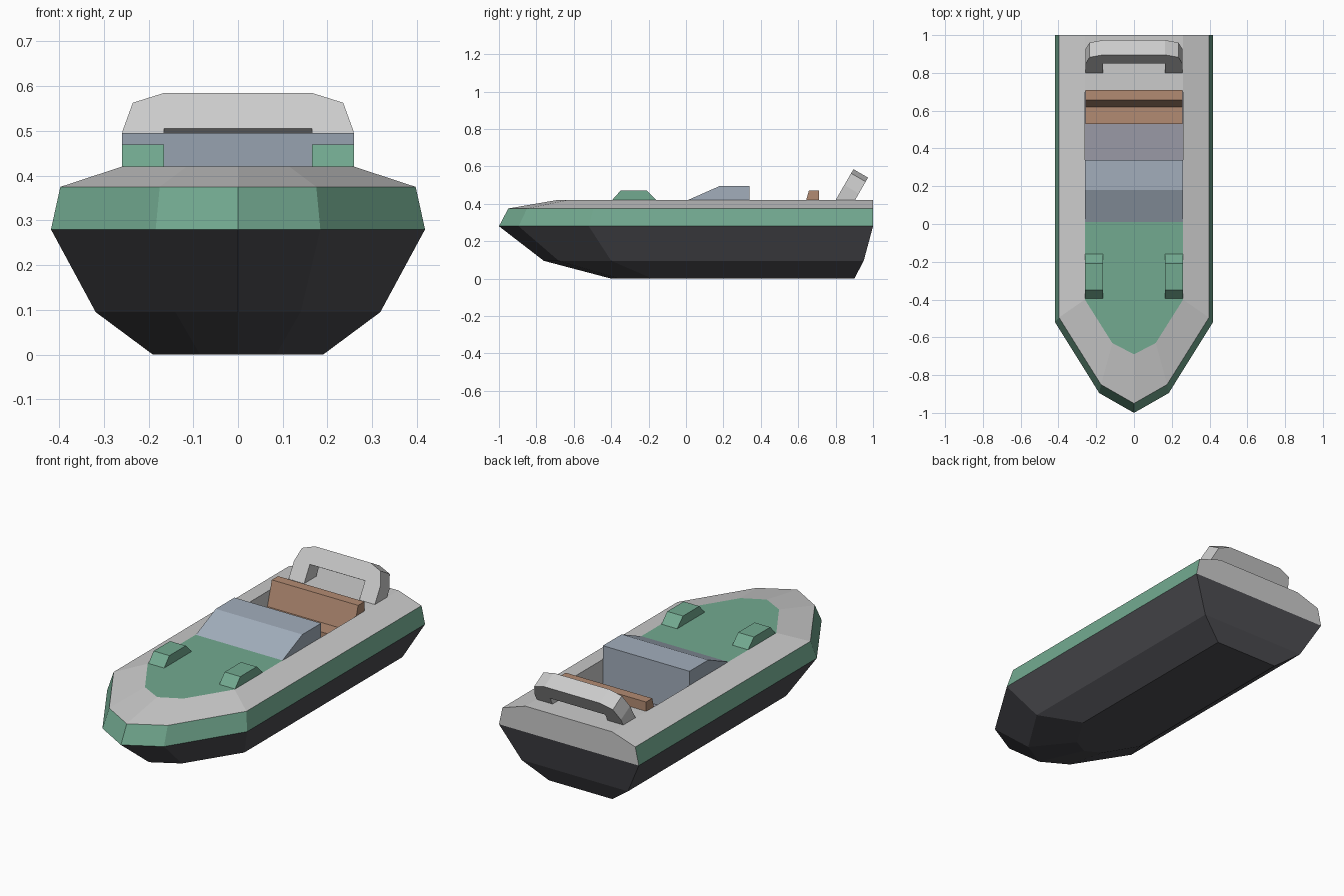
import bpy, bmesh
from mathutils import Vector

if "Cube" in bpy.data.objects:
    bpy.data.objects.remove(bpy.data.objects["Cube"])


def material(name, color):
    m = bpy.data.materials.new(name)
    m.diffuse_color = (*color, 1)
    m.use_nodes = True
    m.node_tree.nodes["Principled BSDF"].inputs["Base Color"].default_value = m.diffuse_color
    return m


DARK = material("dark_hull", (0.075, 0.075, 0.085))
GREEN = material("green_paint", (0.17, 0.40, 0.28))
GLASS = material("blue_grey", (0.36, 0.42, 0.50))
FLOOR = material("floor_grey", (0.32, 0.32, 0.38))
TAN = material("seat_tan", (0.45, 0.26, 0.17))


def finish(name, bm, mat=None, normals=True):
    if normals:
        bmesh.ops.recalc_face_normals(bm, faces=bm.faces)
    me = bpy.data.meshes.new(name)
    bm.to_mesh(me)
    bm.free()
    ob = bpy.data.objects.new(name, me)
    bpy.context.collection.objects.link(ob)
    if mat:
        me.materials.append(mat)
    return ob


def ring(z, half):
    """Boat outline at height z: right stern, round the bow, left stern."""
    right = [(x, y, z) for x, y in half]
    return right + [(-x, y, z) for x, y, z in reversed(right[:-1])]


def loft(name, rings, mat, closed=False, cap=False):
    bm = bmesh.new()
    vs = [[bm.verts.new(p) for p in r] for r in rings]
    n = len(vs[0])
    for a, b in zip(vs, vs[1:]):
        for i in range(n if closed else n - 1):
            j = (i + 1) % n
            bm.faces.new((a[j], a[i], b[i], b[j]))
    if cap:
        bm.faces.new(vs[0])
    return finish(name, bm, mat, False)


def sheet(name, pts, mat=None):
    bm = bmesh.new()
    bm.faces.new([bm.verts.new(p) for p in pts])
    return finish(name, bm, mat, False)


def prism(name, pts, vec, mat=None):
    bm = bmesh.new()
    f = bm.faces.new([bm.verts.new(p) for p in pts])
    ext = bmesh.ops.extrude_face_region(bm, geom=[f], use_keep_orig=True)
    moved = [g for g in ext["geom"] if isinstance(g, bmesh.types.BMVert)]
    bmesh.ops.translate(bm, verts=moved, vec=Vector(vec))
    return finish(name, bm, mat)


def side_prism(name, profile, x0, x1, mat):
    return prism(name, [(x0, y, z) for y, z in profile], (x1 - x0, 0, 0), mat)


# Outlines from keel to deck
keel = ring(0, [(.19, .90), (.19, -.18), (.085, -.355), (0, -.40)])
chine = ring(.095, [(.318, .95), (.318, -.40), (.14, -.68), (0, -.76)])
rub = ring(.28, [(.418, 1), (.418, -.52), (.184, -.895), (0, -1)])
gunwale = ring(.375, [(.397, 1), (.397, -.495), (.175, -.85), (0, -.95)])
inner = ring(.42, [(.26, 1), (.26, -.40), (.115, -.63), (0, -.69)])

# Hull, painted band, sloping deck edge and stern plate
loft("hull", [keel, chine, rub], DARK, closed=True, cap=True)
loft("side_band", [rub, gunwale], GREEN)
loft("deck_edge", [gunwale, inner], None)
sheet("stern_plate", [rub[0], gunwale[0], inner[0], inner[-1], gunwale[-1], rub[-1]])

# Flat decks
foredeck = [(x, min(y, .03), z) for x, y, z in inner]
sheet("foredeck", foredeck[::-1], GREEN)
sheet("aft_deck", [(-.26, .70, .42), (.26, .70, .42), (.26, 1, .42), (-.26, 1, .42)])

# Cockpit floor and side walls
sheet("cockpit_floor", [(-.26, .33, .26), (.26, .33, .26), (.26, .71, .26), (-.26, .71, .26)], FLOOR)
for s, side in ((1, "left"), (-1, "right")):
    wall = [(s * .26, .33, .26), (s * .26, .33, .42), (s * .26, .71, .42), (s * .26, .71, .26)]
    sheet("cockpit_wall_" + side, wall[::s])

# Windshield console and bench seat
side_prism("windshield", [(.01, .42), (.18, .495), (.34, .495), (.34, .262), (.01, .262)], -.259, .259, GLASS)
side_prism("bench_seat", [(.53, .262), (.53, .34), (.62, .34), (.657, .47), (.71, .47), (.71, .262)],
           -.258, .258, TAN)

# Foredeck vents
for s, side in ((1, "left"), (-1, "right")):
    side_prism("vent_" + side, [(-.395, .42), (-.35, .47), (-.21, .47), (-.16, .42)],
               s * .165, s * .259, GREEN)

# Roll bar leaning back over the aft deck
half = [(.165, .505), (.165, .42), (.258, .42), (.258, .50), (.235, .563), (.165, .585)]
arch = half + [(-x, z) for x, z in reversed(half)]
prism("roll_bar", [(x, .80 + (z - .42) * .577, z) for x, z in arch], (0, .078, -.045))
